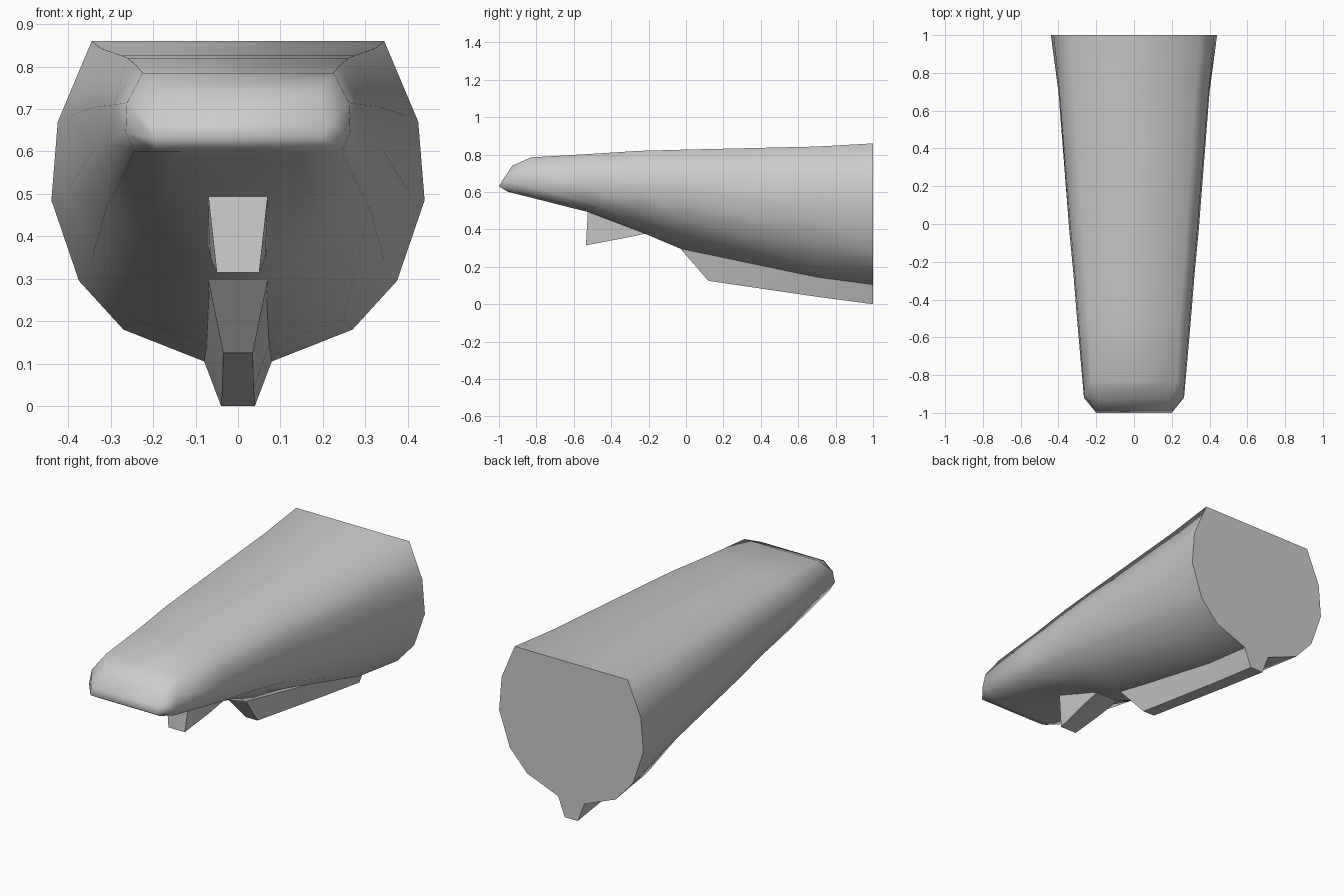
import bpy
import bmesh
from math import radians

cube = bpy.data.objects.get("Cube")
if cube:
    bpy.data.objects.remove(cube)

grey = bpy.data.materials.new("hull grey")
grey.use_nodes = True
grey.diffuse_color = (0.6, 0.6, 0.6, 1)
grey.node_tree.nodes["Principled BSDF"].inputs["Base Color"].default_value = (0.6, 0.6, 0.6, 1)


def loft(name, rings, smooth, nose=False):
    """Skin mirrored half sections, listed from top corner down to the underside."""
    bm = bmesh.new()
    loops = []
    for ring in rings:
        right = [bm.verts.new((-x, y, z)) for x, y, z in ring]
        left = [bm.verts.new(p) for p in ring]
        loops.append(left + right[::-1])
    count = len(loops[0])
    for a, b in zip(loops, loops[1:]):
        for i in range(count):
            j = (i + 1) % count
            bm.faces.new((a[i], a[j], b[j], b[i]))
    first = loops[0]
    if nose:
        # Two bands over the blunt front, then a lower lip
        for i in range(2):
            bm.faces.new((first[i], first[i + 1], first[-2 - i], first[-1 - i]))
        bm.faces.new(first[2:-2])
    else:
        bm.faces.new(first)
    bm.faces.new(loops[-1])
    bmesh.ops.remove_doubles(bm, verts=bm.verts, dist=0.0005)
    bmesh.ops.recalc_face_normals(bm, faces=bm.faces)
    mesh = bpy.data.meshes.new(name)
    bm.to_mesh(mesh)
    bm.free()
    mesh.materials.append(grey)
    obj = bpy.data.objects.new(name, mesh)
    bpy.context.collection.objects.link(obj)
    bpy.ops.object.select_all(action="DESELECT")
    obj.select_set(True)
    bpy.context.view_layer.objects.active = obj
    bpy.ops.object.shade_smooth_by_angle(angle=radians(smooth))
    return obj


def flat(y, *points):
    return [(x, y, z) for x, z in points]


# Tapering body with a rounded nose
loft("hull", [
    [(.19, -.93, .74), (.21, -.98, .665), (.2, -1, .63),
     (.19, -.95, .6), (.13, -.95, .6), (.06, -.95, .6)],
    [(.225, -.83, .785), (.262, -.9, .715), (.265, -.92, .645),
     (.245, -.9, .6), (.15, -.9, .588), (.06, -.9, .588)],
    flat(-.52, (.24, .803), (.293, .71), (.3, .625), (.272, .54), (.17, .505), (.07, .492)),
    flat(-.25, (.26, .82), (.315, .708), (.322, .615), (.29, .505), (.18, .43), (.07, .39)),
    flat(-.03, (.275, .826), (.335, .705), (.343, .6), (.31, .47), (.19, .382), (.07, .297)),
    flat(.7, (.323, .843), (.395, .685), (.4, .51), (.345, .345), (.25, .205), (.075, .145)),
    flat(1, (.345, .86), (.425, .67), (.44, .485), (.375, .295), (.27, .18), (.08, .105)),
], 75, nose=True)

# Long ridge under the rear
loft("keel", [
    flat(-.03, (.07, .298), (.07, .297)),
    flat(.12, (.07, .275), (.035, .125)),
    flat(.7, (.075, .15), (.037, .04)),
    flat(1, (.08, .106), (.04, 0)),
], 35)

# Short wedge under the nose
loft("chin_fin", [
    [(.07, -.525, .495), (.05, -.535, .315)],
    flat(-.35, (.07, .44), (.065, .35)),
    flat(-.22, (.07, .39), (.07, .376)),
], 35)
